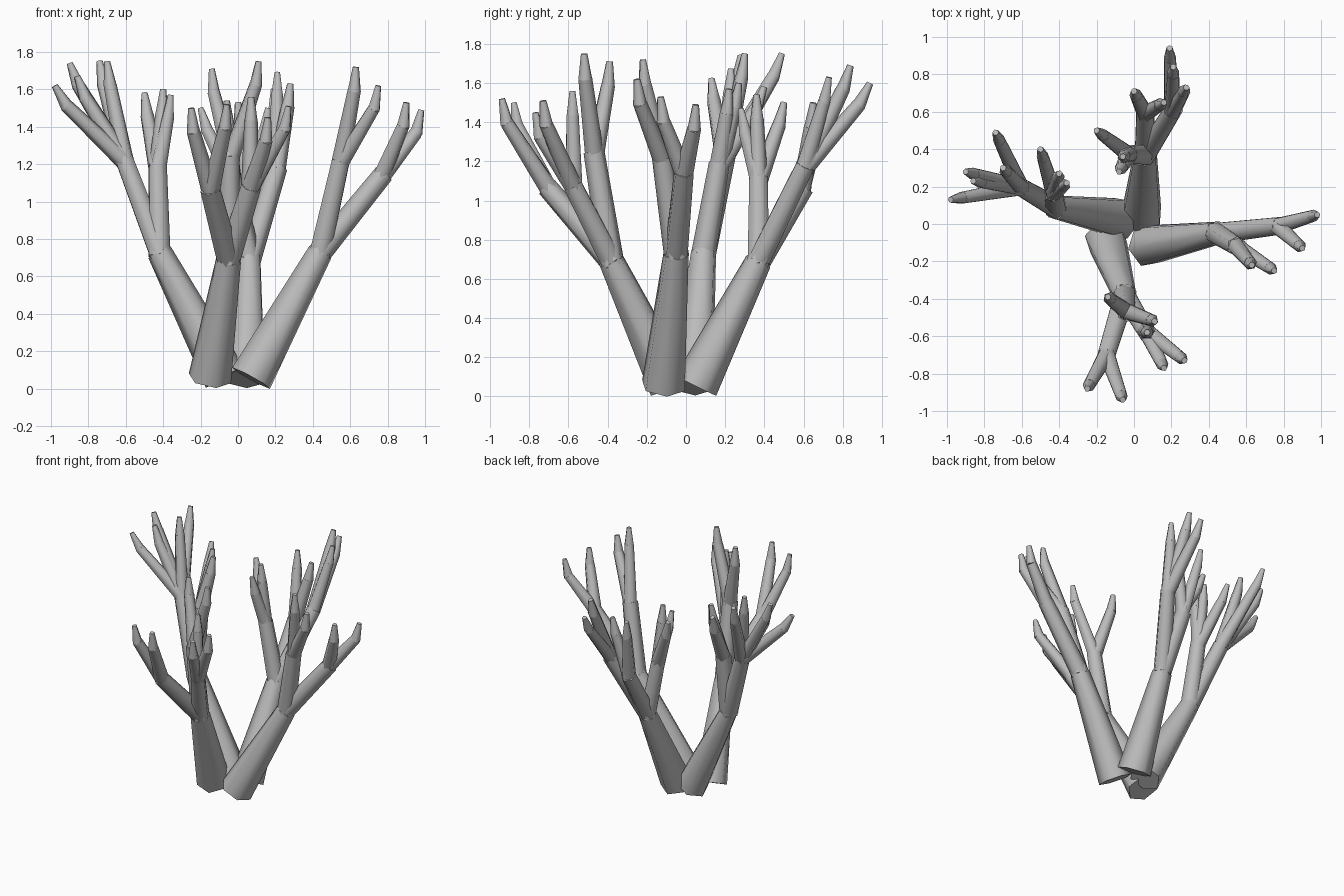
import bpy
import bmesh
import math
from mathutils import Vector, Matrix

if "Cube" in bpy.data.objects:
    bpy.data.objects.remove(bpy.data.objects["Cube"], do_unlink=True)

# Single bark colour
bark = bpy.data.materials.new("grey_bark")
bark.use_nodes = True
COLOUR = (0.5, 0.5, 0.5, 1)
bark.diffuse_color = COLOUR
bark.node_tree.nodes["Principled BSDF"].inputs["Base Color"].default_value = COLOUR

SIDES = 6
TIP_LENGTH = 0.125
UP = Vector((0, 0, 1))


def segment(bm, start, end, r_start, r_end):
    """Tapered, capped six-sided limb with a corner on its underside."""
    axis = end - start
    turn = axis.to_track_quat("Z", "Y").to_matrix().to_4x4()
    place = Matrix.Translation((start + end) / 2) @ turn
    bmesh.ops.create_cone(bm, cap_ends=True, segments=SIDES, radius1=r_start,
                          radius2=r_end, depth=axis.length, matrix=place)


def twig(bm, hub, tip, lift):
    """Twig from a fork, ending in a short tip that bends upward by lift."""
    bend = ((tip - hub).normalized() + UP * lift).normalized()
    kink = tip - bend * TIP_LENGTH
    segment(bm, hub, kink, 0.049, 0.036)
    segment(bm, kink - bend * 0.008, tip, 0.036, 0.017)


def limb(name, lift, base, fork, branches):
    """Trunk, its branches, and the twigs at the end of each branch."""
    bm = bmesh.new()
    base, fork = Vector(base), Vector(fork)
    segment(bm, base, fork, 0.117, 0.068)
    for hub, tips in branches:
        hub = Vector(hub)
        back = (hub - fork).normalized() * 0.02
        segment(bm, fork - back, hub, 0.064, 0.054)
        for tip in tips:
            twig(bm, hub - back, Vector(tip), lift)
    mesh = bpy.data.meshes.new(name)
    bm.to_mesh(mesh)
    bm.free()
    mesh.materials.append(bark)
    obj = bpy.data.objects.new(name, mesh)
    bpy.context.collection.objects.link(obj)
    bpy.ops.object.select_all(action="DESELECT")
    obj.select_set(True)
    bpy.context.view_layer.objects.active = obj
    bpy.ops.object.shade_smooth_by_angle(angle=math.radians(65))


# Limb leaning to the left
limb("left_limb", 1.4, (.07, -.115, .056), (.44, -.05, .73), [
    ((.55, -.12, 1.22), [(.63, -.22, 1.72), (.75, -.25, 1.62)]),
    ((.78, -.01, 1.15), [(.9, -.13, 1.53), (.98, .05, 1.49)]),
])

# Limb leaning to the front
limb("front_limb", 1.4, (-.15, -.08, .056), (-.05, -.38, .69), [
    ((-.15, -.71, 1.07), [(-.25, -.88, 1.5), (-.06, -.94, 1.52)]),
    ((.07, -.58, 1.08), [(.16, -.77, 1.45), (.27, -.73, 1.51), (.07, -.58, 1.56)]),
    ((-.04, -.47, 1.25), [(.11, -.52, 1.75), (-.14, -.39, 1.71)]),
])

# Limb leaning to the right
limb("right_limb", 0.4, (-.07, .03, .06), (-.42, .09, .73), [
    ((-.61, .2, 1.23), [(-.98, .13, 1.62), (-.9, .28, 1.74), (-.74, .49, 1.75),
                        (-.86, .23, 1.67), (-.7, .3, 1.75)]),
    ((-.43, .17, 1.19), [(-.5, .4, 1.58), (-.4, .27, 1.6), (-.36, .22, 1.57)]),
])

# Limb leaning to the back
limb("back_limb", 0.4, (.04, .05, .056), (.06, .37, .69), [
    ((.21, .61, 1.18), [(.21, .84, 1.69), (.28, .73, 1.63), (.19, .94, 1.6)]),
    ((.06, .6, 1.07), [(0, .71, 1.53), (.16, .65, 1.5)]),
    ((-.03, .37, 1.12), [(-.2, .5, 1.5), (-.08, .28, 1.47), (-.06, .36, 1.54)]),
])
